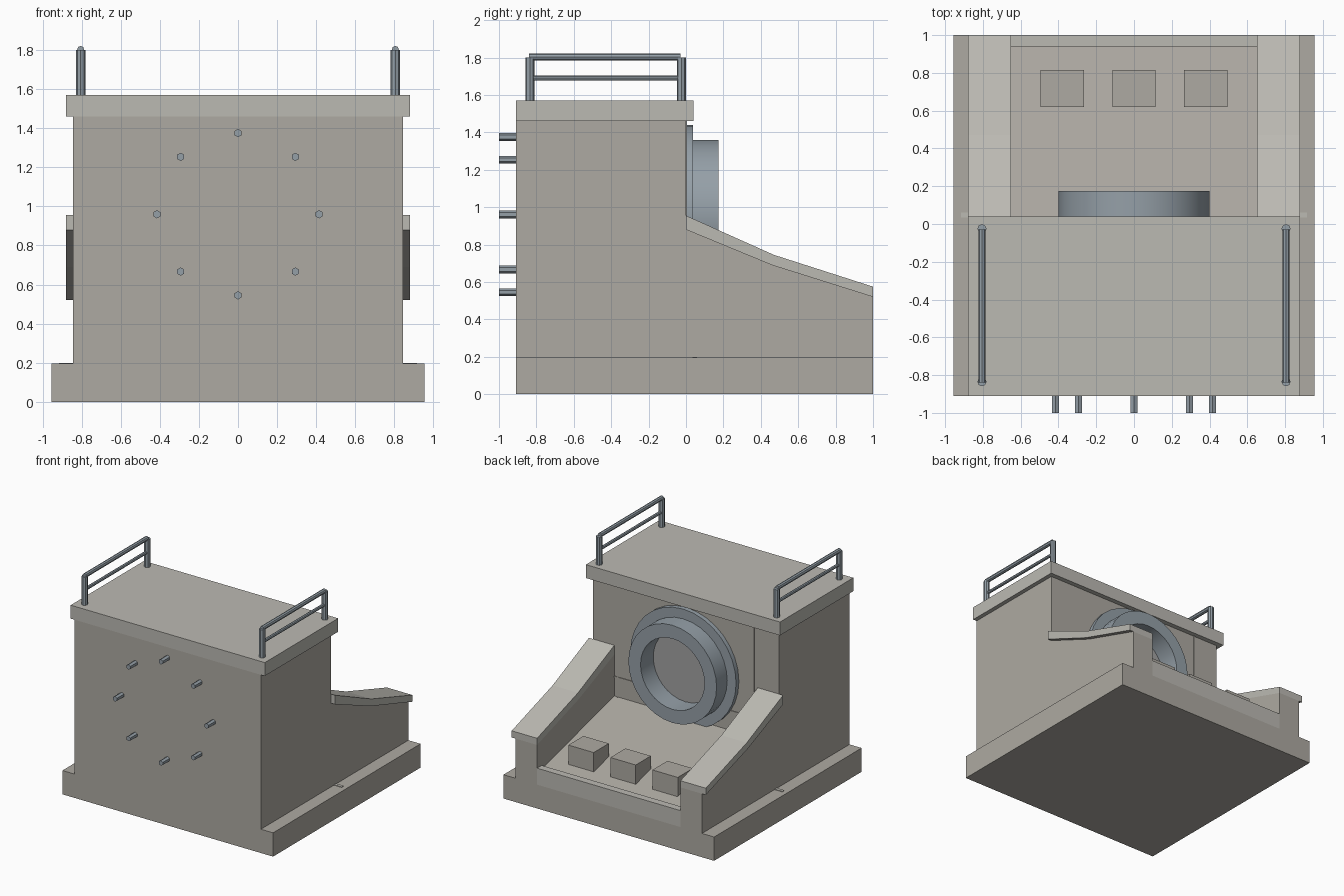
import bpy, bmesh, math
from mathutils import Vector

if "Cube" in bpy.data.objects:
    bpy.data.objects.remove(bpy.data.objects["Cube"])


def material(name, rgb):
    m = bpy.data.materials.new(name)
    m.diffuse_color = (*rgb, 1)
    m.use_nodes = True
    m.node_tree.nodes["Principled BSDF"].inputs["Base Color"].default_value = m.diffuse_color
    return m


CONCRETE = material("concrete", (0.42, 0.40, 0.36))
COPING = material("coping_concrete", (0.50, 0.49, 0.45))
STEEL = material("steel", (0.30, 0.35, 0.39))
PLUG = material("bore_grey", (0.36, 0.36, 0.36))


def finish(name, bm, mat, smooth=False):
    bmesh.ops.recalc_face_normals(bm, faces=bm.faces)
    me = bpy.data.meshes.new(name)
    bm.to_mesh(me)
    bm.free()
    me.materials.append(mat)
    ob = bpy.data.objects.new(name, me)
    bpy.context.collection.objects.link(ob)
    if smooth:
        bpy.ops.object.select_all(action='DESELECT')
        ob.select_set(True)
        bpy.context.view_layer.objects.active = ob
        bpy.ops.object.shade_smooth_by_angle(angle=math.radians(30))
    return ob


def prism(name, profile, x0, x1, mat):
    """Extrude a (y, z) profile from x0 to x1."""
    bm = bmesh.new()
    face = bm.faces.new([bm.verts.new((x0, y, z)) for y, z in profile])
    ext = bmesh.ops.extrude_face_region(bm, geom=[face])
    verts = [v for v in ext["geom"] if isinstance(v, bmesh.types.BMVert)]
    bmesh.ops.translate(bm, verts=verts, vec=(x1 - x0, 0, 0))
    return finish(name, bm, mat)


def box(name, x, y, z, mat):
    return prism(name, [(y[0], z[0]), (y[1], z[0]), (y[1], z[1]), (y[0], z[1])], x[0], x[1], mat)


def rod(name, a, b, radius, mat, sides=8):
    a, b = Vector(a), Vector(b)
    bm = bmesh.new()
    bmesh.ops.create_cone(bm, cap_ends=True, segments=sides, radius1=radius,
                          radius2=radius, depth=(b - a).length)
    rot = (b - a).to_track_quat('Z', 'Y').to_matrix()
    bmesh.ops.rotate(bm, verts=bm.verts, matrix=rot)
    bmesh.ops.translate(bm, verts=bm.verts, vec=(a + b) / 2)
    return finish(name, bm, mat)


def ring(name, r_out, r_in, y0, y1, mat, sides=32):
    """Tube along y, centred on the outlet axis."""
    bm = bmesh.new()
    loops = []
    for r, y in ((r_out, y0), (r_out, y1), (r_in, y1), (r_in, y0)):
        loops.append([bm.verts.new((r * math.cos(t), y, PIPE_Z + r * math.sin(t)))
                      for t in (2 * math.pi * i / sides for i in range(sides))])
    for k in range(4):
        p, q = loops[k], loops[(k + 1) % 4]
        for i in range(sides):
            j = (i + 1) % sides
            bm.faces.new((p[i], p[j], q[j], q[i]))
    return finish(name, bm, mat, smooth=True)


PIPE_Z = 0.96

# Base slab, headwall block and its coping
box("base_slab", (-0.955, 0.955), (-0.91, 1.0), (0, 0.195), CONCRETE)
box("headwall", (-0.845, 0.845), (-0.91, 0.0), (0.195, 1.46), CONCRETE)
box("headwall_coping", (-0.88, 0.88), (-0.91, 0.04), (1.46, 1.57), COPING)
box("base_joint", (-0.915, 0.915), (0.035, 0.06), (0.19, 0.2), COPING)

# Sloping apron, end sill and baffle blocks
prism("apron", [(0, 0.195), (0.94, 0.195), (0.94, 0.30), (0, 0.54)], -0.65, 0.65, CONCRETE)
box("end_sill", (-0.65, 0.65), (0.94, 1.0), (0.195, 0.33), COPING)
for i in (-1, 0, 1):
    c = i * 0.381
    box("baffle_block", (c - 0.115, c + 0.115), (0.62, 0.815), (0.25, 0.49), CONCRETE)

# Per side: wing wall, wing coping, wall joint and guard rail
for s in (-1, 1):
    prism("wing_wall", [(0, 0.195), (1, 0.195), (1, 0.52), (0.46, 0.69), (0, 0.88)],
          s * 0.65, s * 0.845, CONCRETE)
    prism("wing_coping", [(0, 0.88), (0.46, 0.69), (1, 0.52), (1, 0.575), (0.47, 0.745), (0, 0.955)],
          s * 0.65, s * 0.88, COPING)
    box("wall_joint", (s * 0.61, s * 0.62), (-0.002, 0.005), (0.5, 1.46), CONCRETE)
    x = s * 0.805
    for y in (-0.835, -0.025):
        rod("rail_post", (x, y, 1.57), (x, y, 1.80), 0.024, STEEL)
    rod("top_rail", (x, -0.84, 1.803), (x, -0.03, 1.803), 0.018, STEEL)
    rod("mid_rail", (x, -0.835, 1.69), (x, -0.025, 1.69), 0.013, STEEL)
box("horizontal_joint", (-0.65, 0.65), (-0.002, 0.005), (0.695, 0.705), CONCRETE)

# Outlet pipe, flange and closed bore
ring("outlet_flange", 0.48, 0.39, 0.0, 0.037, STEEL)
ring("outlet_pipe", 0.40, 0.29, 0.0, 0.175, STEEL)
rod("bore_plug", (0, -0.01, PIPE_Z), (0, 0.01, PIPE_Z), 0.295, PLUG, 32)

# Anchor bolts on the front face
for i in range(8):
    t = i * math.pi / 4
    bx, bz = 0.415 * math.cos(t), PIPE_Z + 0.415 * math.sin(t)
    rod("anchor_bolt", (bx, -1.0, bz), (bx, -0.90, bz), 0.021, STEEL, 6)
